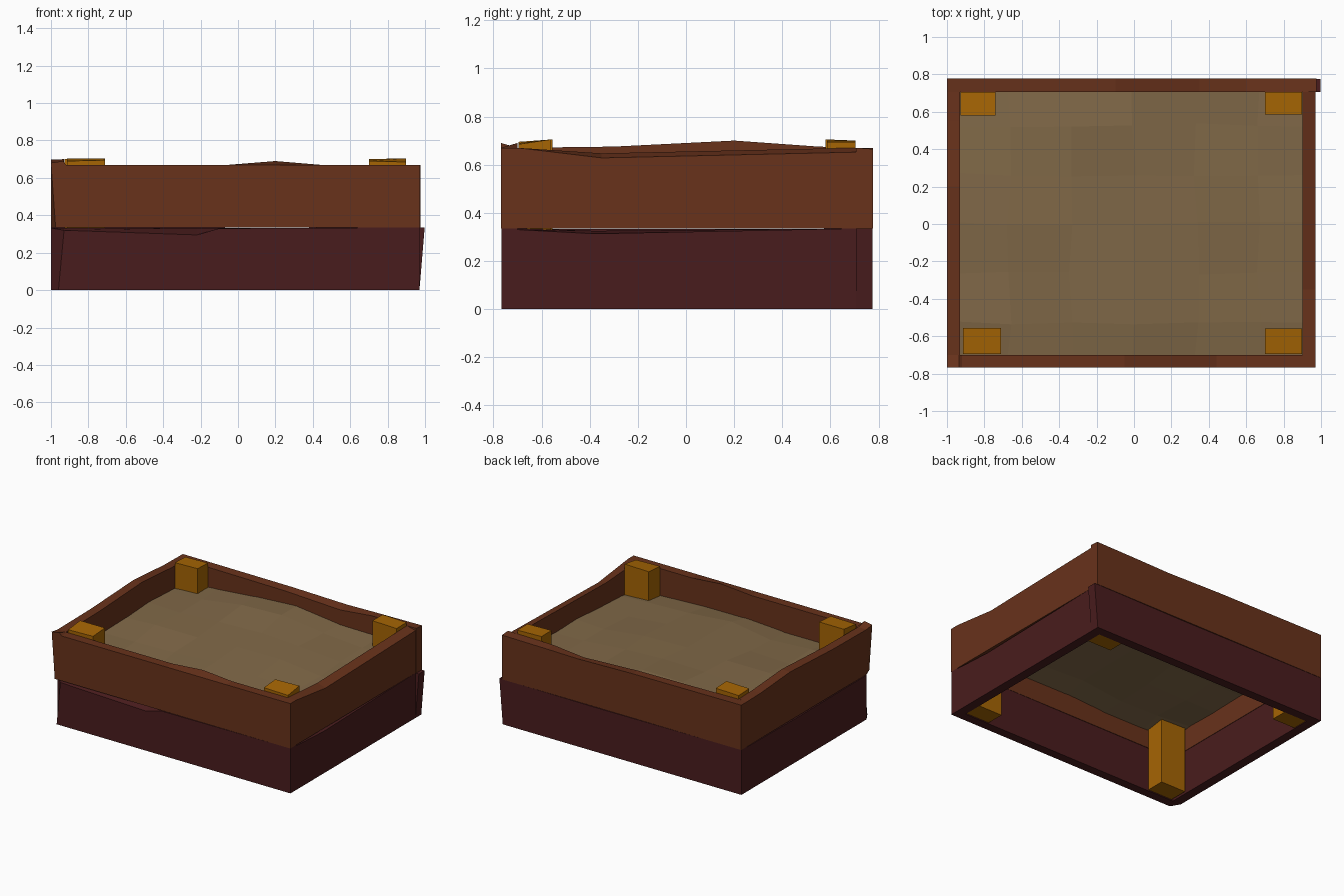
import bpy, bmesh, math, random

if "Cube" in bpy.data.objects:
    bpy.data.objects.remove(bpy.data.objects["Cube"])
random.seed(4)


def material(name, rgb):
    m = bpy.data.materials.new(name)
    lin = [((c / 255 + 0.055) / 1.055) ** 2.4 for c in rgb]
    m.diffuse_color = (*lin, 1)
    m.use_nodes = True
    m.node_tree.nodes["Principled BSDF"].inputs["Base Color"].default_value = m.diffuse_color
    return m


upper = material("warm brown wood", (104, 50, 27))
lower = material("dark red wood", (73, 28, 29))
amber = material("amber wood", (166, 101, 2))
earth = material("dry soil", (129, 105, 72))


def finish(name, bm, mat, recalc=True):
    if recalc:
        bmesh.ops.recalc_face_normals(bm, faces=bm.faces)
    me = bpy.data.meshes.new(name)
    bm.to_mesh(me)
    bm.free()
    me.materials.append(mat)
    ob = bpy.data.objects.new(name, me)
    bpy.context.collection.objects.link(ob)
    return ob


def plank(name, along, inner, outer, z0, pts, mat, slant=0.0, chamfer=(0, 0)):
    """Worn board: pts are (position, inner edge height, outer edge height).
    slant cuts back the foot of the far end; chamfer trims the outer near end (top, foot)."""
    bm = bmesh.new()
    rings = []
    for i, (t, zi, zo) in enumerate(pts):
        tb = t - slant if i == len(pts) - 1 else t
        ct, cb = chamfer if i == 0 else (0, 0)
        ring = [(tb, inner, z0), (tb + cb, outer, z0), (t + ct, outer, zo), (t, inner, zi)]
        rings.append([bm.verts.new((p, q, z) if along == 'x' else (q, p, z))
                      for p, q, z in ring])
    for a, b in zip(rings, rings[1:]):
        for k in range(4):
            n = (k + 1) % 4
            bm.faces.new((a[k], a[n], b[n], b[k]))
    bm.faces.new(rings[0])
    bm.faces.new(rings[-1])
    return finish(name, bm, mat)


# Lower course of boards
plank("lower_front_board", 'x', -0.70, -0.767, 0,
      [(-1, .332, .32), (-0.22, .332, .295), (-0.1, .332, .33), (0.97, .335, .335)],
      lower, chamfer=(.07, .04))
plank("lower_back_board", 'x', 0.707, 0.775, 0,
      [(-1, .335, .335), (0.2, .333, .33), (0.998, .335, .335)], lower, 0.028)
plank("lower_left_board", 'y', -0.93, -1.0, 0,
      [(-0.70, .332, .33), (0.1, .332, .325), (0.707, .332, .332)], lower)
plank("lower_right_board", 'y', 0.90, 0.97, 0,
      [(-0.70, .335, .33), (-0.38, .325, .313), (0.707, .335, .335)], lower)

# Upper course of boards
z1 = 0.335
plank("upper_front_board", 'x', -0.70, -0.768, z1,
      [(-1, .67, .68), (-0.935, .67, .69), (-0.92, .67, .67), (-0.05, .67, .67),
       (0.2, .69, .67), (0.44, .67, .67), (0.97, .67, .67)], upper, chamfer=(0, .025))
plank("upper_back_board", 'x', 0.707, 0.777, z1,
      [(-1, .67, .67), (-0.1, .66, .665), (0.35, .64, .655), (0.6, .665, .66),
       (0.975, .67, .665)], upper)
plank("upper_left_board", 'y', -0.93, -1.0, z1,
      [(-0.70, .67, .67), (-0.3, .675, .675), (0.2, .70, .698), (0.55, .675, .673),
       (0.707, .67, .67)], upper)
plank("upper_right_board", 'y', 0.90, 0.97, z1,
      [(-0.70, .67, .67), (-0.35, .647, .628), (0.707, .67, .652)], upper)


# Corner posts with roughly sawn tops
def post(name, x0, x1, y0, y1, tops):
    bm = bmesh.new()
    corners = [(x0, y0), (x1, y0), (x1, y1), (x0, y1)]
    low = [bm.verts.new((x, y, 0.004)) for x, y in corners]
    top = [bm.verts.new((x, y, z)) for (x, y), z in zip(corners, tops)]
    bm.faces.new(low)
    bm.faces.new(top)
    for k in range(4):
        n = (k + 1) % 4
        bm.faces.new((low[k], low[n], top[n], top[k]))
    return finish(name, bm, amber)


post("post_front_left", -0.915, -0.71, -0.695, -0.555, (.69, .695, .705, .705))
post("post_front_right", 0.70, 0.899, -0.695, -0.56, (.69, .685, .705, .70))
post("post_back_left", -0.928, -0.74, 0.58, 0.705, (.70, .705, .70, .695))
post("post_back_right", 0.70, 0.899, 0.585, 0.705, (.70, .695, .695, .70))

# Uneven soil sheet inside the frame, blended between its front and back edges
front = [.48, .47, .46, .49, .49, .46, .46]
back = [.51, .53, .56, .57, .52, .52, .51]
bm = bmesh.new()
N = 6
grid = []
for j in range(N + 1):
    row = []
    for i in range(N + 1):
        u, v = i / N * 2 - 1, j / N * 2 - 1
        x = max(-0.95, min(0.925, u + random.uniform(-.015, .015)))
        y = max(-0.72, min(0.73, v * 0.79 + random.uniform(-.012, .012)))
        f = j / N
        z = front[i] * (1 - f) + back[i] * f + 0.02 * (1 - v * v) + random.uniform(-.012, .012)
        row.append(bm.verts.new((x, y, z)))
    grid.append(row)
for j in range(N):
    for i in range(N):
        bm.faces.new((grid[j][i], grid[j][i + 1], grid[j + 1][i + 1], grid[j + 1][i]))
finish("soil", bm, earth, recalc=False)
